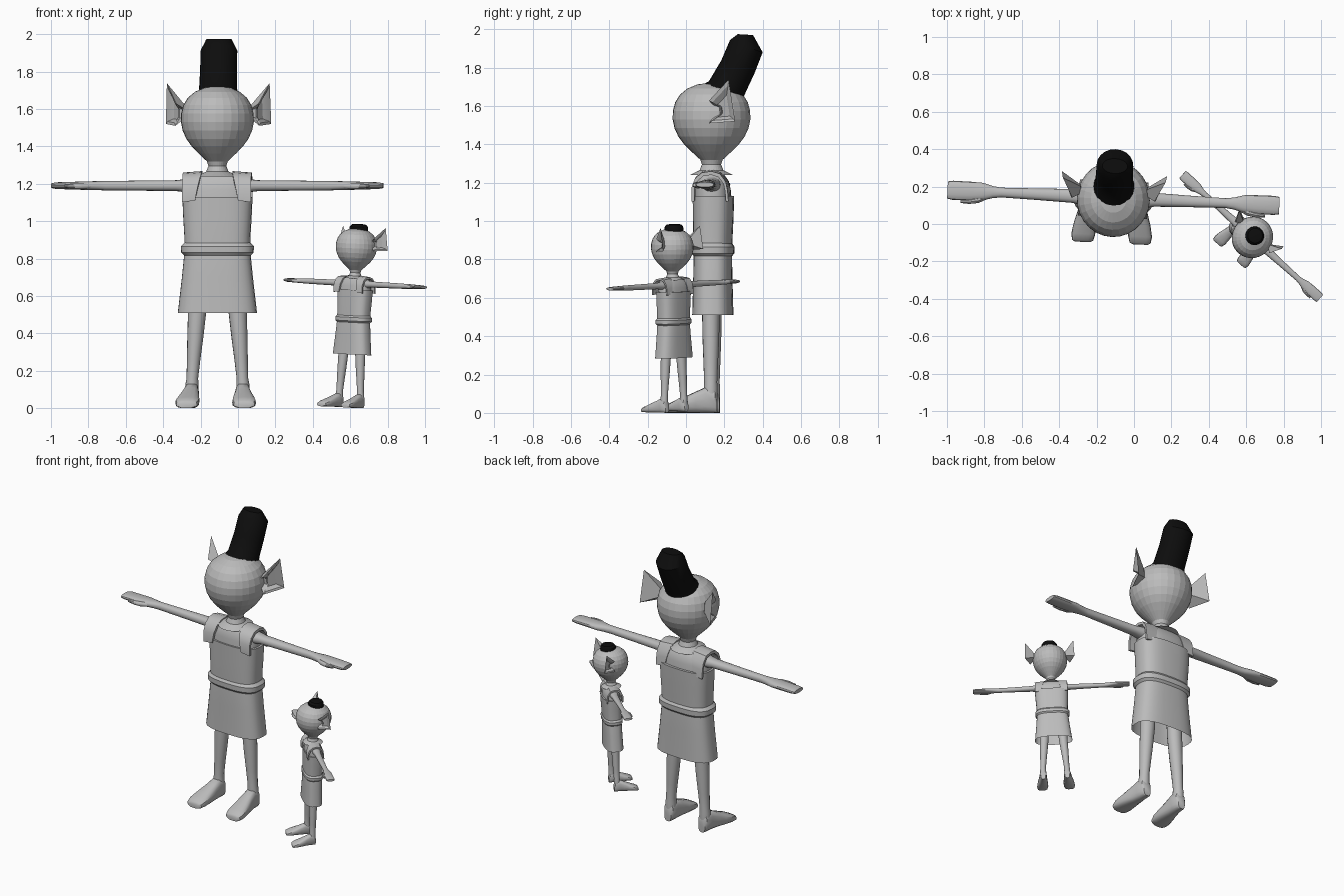
import bpy, bmesh, math
from mathutils import Matrix, Vector

if "Cube" in bpy.data.objects:
    bpy.data.objects.remove(bpy.data.objects["Cube"])


def material(name, v):
    m = bpy.data.materials.new(name)
    m.diffuse_color = (v, v, v, 1)
    m.use_nodes = True
    m.node_tree.nodes["Principled BSDF"].inputs["Base Color"].default_value = m.diffuse_color
    return m


GREY = material("light grey", 0.5)
BLACK = material("black", 0.004)


def oval(c, u, v, p=2.0, n=24):
    """Superellipse ring around c with half-axis vectors u and v."""
    c, u, v = Vector(c), Vector(u), Vector(v)
    pts = []
    for i in range(n):
        a = 2 * math.pi * i / n
        ca, sa = math.cos(a), math.sin(a)
        pts.append(c + u * math.copysign(abs(ca) ** (2 / p), ca)
                   + v * math.copysign(abs(sa) ** (2 / p), sa))
    return pts


def loft(name, rings, place, mat=GREY, caps=(True, True), smooth=35):
    bm = bmesh.new()
    loops = [[bm.verts.new(p) for p in r] for r in rings]
    for a, b in zip(loops, loops[1:]):
        n = len(a)
        for i in range(n):
            j = (i + 1) % n
            bm.faces.new((a[i], a[j], b[j], b[i]))
    if caps[0]:
        bm.faces.new(loops[0])
    if caps[1]:
        bm.faces.new(loops[-1])
    bmesh.ops.recalc_face_normals(bm, faces=bm.faces[:])
    me = bpy.data.meshes.new(name)
    bm.to_mesh(me)
    bm.free()
    me.materials.append(mat)
    ob = bpy.data.objects.new(name, me)
    bpy.context.collection.objects.link(ob)
    ob.matrix_world = place
    if smooth:
        bpy.ops.object.select_all(action='DESELECT')
        ob.select_set(True)
        bpy.context.view_layer.objects.active = ob
        bpy.ops.object.shade_smooth_by_angle(angle=math.radians(smooth))
    return ob


def flat_rings(rows, p=2.0, n=24):
    """Horizontal rings from rows of (cx, cy, z, rx, ry)."""
    return [oval((x, y, z), (rx, 0, 0), (0, ry, 0), p, n) for x, y, z, rx, ry in rows]


def figure(prefix, M, tall_hat):
    # head and neck in one turned profile
    prof = [(.11, 1.24), (.06, 1.265), (.048, 1.295), (.056, 1.32), (.10, 1.362), (.137, 1.40),
            (.166, 1.44), (.186, 1.485), (.195, 1.53), (.194, 1.575), (.182, 1.62),
            (.158, 1.66), (.12, 1.692), (.07, 1.713), (.02, 1.72)]
    loft(prefix + "head", flat_rings([(0, -.007, z, r, r * 1.04) for r, z in prof], n=28), M, smooth=0)

    # hat
    if tall_hat:
        edges = [(-.10, 1.66, .16, 1.62, .118), (-.095, 1.69, .162, 1.65, .116),
                 (-.02, 1.73, .175, 1.68, .102), (.045, 1.84, .217, 1.77, .099),
                 (.09, 1.945, .26, 1.88, .098), (.13, 1.975, .21, 1.97, .068)]
        rings = []
        for y0, z0, y1, z1, w in edges:
            a, b = Vector((0, y0, z0)), Vector((0, y1, z1))
            rings.append(oval((a + b) / 2, (w, 0, 0), (b - a) / 2, n=20))
        loft(prefix + "tall_hat", rings, M, BLACK)
    else:
        loft(prefix + "small_cap", flat_rings([(0, .015, 1.69, .09, .09), (0, .015, 1.735, .088, .088),
             (0, .018, 1.758, .07, .07), (0, .018, 1.764, .03, .03)]), M, BLACK)

    # tunic top, skirt and belt
    loft(prefix + "tunic", flat_rings([(0, 0, .85, .176, .10), (0, 0, .92, .177, .102),
         (0, .002, 1.02, .183, .105), (0, .003, 1.13, .188, .107), (0, .003, 1.13, .172, .094)],
         2.8, 32), M, caps=(False, True))
    loft(prefix + "skirt", flat_rings([(0, 0, .86, .172, .096), (0, 0, .82, .178, .099),
         (0, 0, .70, .19, .101), (0, 0, .51, .212, .106)], 2.8, 32), M, caps=(False, False))
    loft(prefix + "belt", flat_rings([(0, 0, .815, .176, .097), (0, 0, .832, .194, .111),
         (0, 0, .866, .195, .112), (0, 0, .885, .177, .099)], 2.8, 32), M)

    # upper chest and shoulders
    loft(prefix + "chest", flat_rings([(0, 0, 1.08, .172, .095), (0, 0, 1.17, .175, .092),
         (0, -.002, 1.215, .17, .08), (0, -.004, 1.245, .14, .06), (0, -.005, 1.26, .07, .045)],
         2.6, 28), M)

    for s, side in ((-1, "left_"), (1, "right_")):
        # shoulder strap
        path = [(-.104, 1.11), (-.104, 1.18), (-.085, 1.23), (-.05, 1.26), (0, 1.268),
                (.045, 1.255), (.075, 1.215), (.085, 1.17), (.09, 1.11)]
        rings = []
        for i, (y, z) in enumerate(path):
            inner = .115 - .035 * math.sin(math.pi * i / 8)
            yi, zi = y * .85, 1.11 + (z - 1.11) * .88
            rings.append([(s * inner, y, z), (s * .184, y, z - .008),
                          (s * .184, yi, zi - .008), (s * inner, yi, zi)])
        loft(prefix + side + "strap", rings, M)

        # arm with mitten hand
        rows = [(.12, .05, .045), (.18, .045, .034), (.22, .037, .029), (.40, .031, .027),
                (.60, .026, .025), (.645, .032, .024), (.70, .047, .023), (.76, .05, .021),
                (.86, .051, .018), (.888, .046, .013)]
        loft(prefix + side + "arm", [oval((s * x, 0, 1.19), (0, ry, 0), (0, 0, rz), 2.3, 16)
                                     for x, ry, rz in rows], M)
        rows = [(.67, -.025, .012), (.72, -.044, .018), (.77, -.054, .015), (.815, -.057, .009)]
        loft(prefix + side + "thumb", [oval((s * x, y, 1.188), (0, r, 0), (0, 0, r), 2, 10)
                                       for x, y, r in rows], M)

        # leg
        loft(prefix + side + "leg", flat_rings([(s * x, -.005, z, rx, ry) for x, z, rx, ry in (
            (.10, .80, .055, .05), (.108, .52, .049, .046), (.118, .38, .043, .043),
            (.127, .26, .036, .038), (.134, .16, .031, .034), (.136, .13, .035, .036),
            (.136, .04, .034, .034))], n=16), M)

        # foot, heel to toe
        rows = [(.136, .030, .026, .085), (.136, .018, .036, .12), (.137, -.03, .040, .135),
                (.141, -.08, .047, .112), (.147, -.14, .058, .085), (.152, -.20, .064, .06),
                (.154, -.235, .056, .042), (.155, -.243, .04, .03)]
        loft(prefix + side + "foot", [oval((s * x, y, h / 2), (w, 0, 0), (0, 0, h / 2), 2.8, 16)
                                      for x, y, w, h in rows], M)

        # cupped pointed ear
        rim = [Vector(p) for p in ((.275, .095, 1.738), (.282, .13, 1.52), (.225, -.01, 1.51),
                                   (.205, .05, 1.55), (.205, .045, 1.605), (.22, -.01, 1.628))]
        mid = Vector((.255, .08, 1.585))

        def ear_ring(k, c):
            return [Vector((s * q.x, q.y, q.z)) for q in (Vector(c) + (p - mid) * k for p in rim)]
        loft(prefix + side + "ear", [ear_ring(.3, (.175, .05, 1.58)), ear_ring(1, mid),
             ear_ring(.8, mid - Vector((.004, 0, 0))), ear_ring(.5, (.225, .075, 1.58))], M, smooth=20)


# large figure, slightly turned
figure("large_", Matrix.Translation((-.11, .14, 0)) @ Matrix.Rotation(math.radians(-2.7), 4, 'Z'), True)

# small figure, turned and leaning a little
figure("small_", Matrix.Translation((.597, -.06, .004))
       @ Matrix.Rotation(math.radians(-42), 4, 'Z') @ Matrix.Rotation(math.radians(2.3), 4, 'Y')
       @ Matrix.Rotation(math.radians(-1.3), 4, 'X') @ Matrix.Scale(.557, 4), False)
